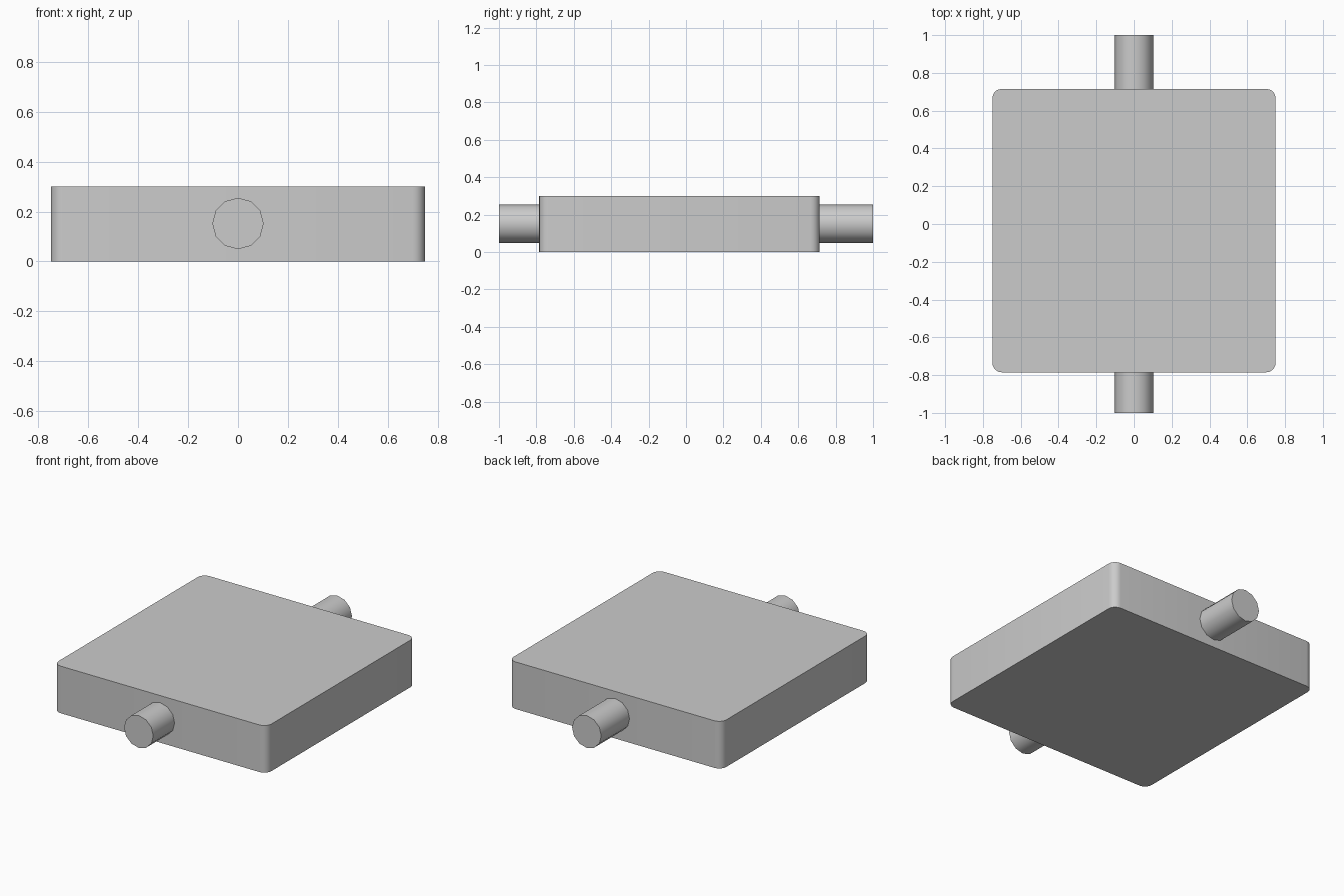
import bpy, bmesh, math

if "Cube" in bpy.data.objects:
    bpy.data.objects.remove(bpy.data.objects["Cube"])

# Slab: square block with rounded vertical corners
bpy.ops.mesh.primitive_cube_add(size=1, location=(0, -0.035, 0.15))
slab = bpy.context.object
slab.name = "slab"
slab.scale = (1.5, 1.5, 0.3)
bpy.ops.object.transform_apply(location=False, rotation=False, scale=True)
bm = bmesh.new()
bm.from_mesh(slab.data)
corners = [e for e in bm.edges if abs(e.verts[0].co.z - e.verts[1].co.z) > 0.1]
bmesh.ops.bevel(bm, geom=corners, offset=0.05, segments=5, profile=0.5, affect='EDGES')
bm.to_mesh(slab.data)
bm.free()
bpy.ops.object.shade_smooth_by_angle(angle=math.radians(40))

# Rod: runs through the slab and sticks out front and back
bpy.ops.mesh.primitive_cylinder_add(vertices=12, radius=0.103, depth=2,
                                    location=(0, 0, 0.152),
                                    rotation=(math.pi / 2, 0, 0))
rod = bpy.context.object
rod.name = "rod"
bpy.ops.object.shade_smooth_by_angle(angle=math.radians(40))
